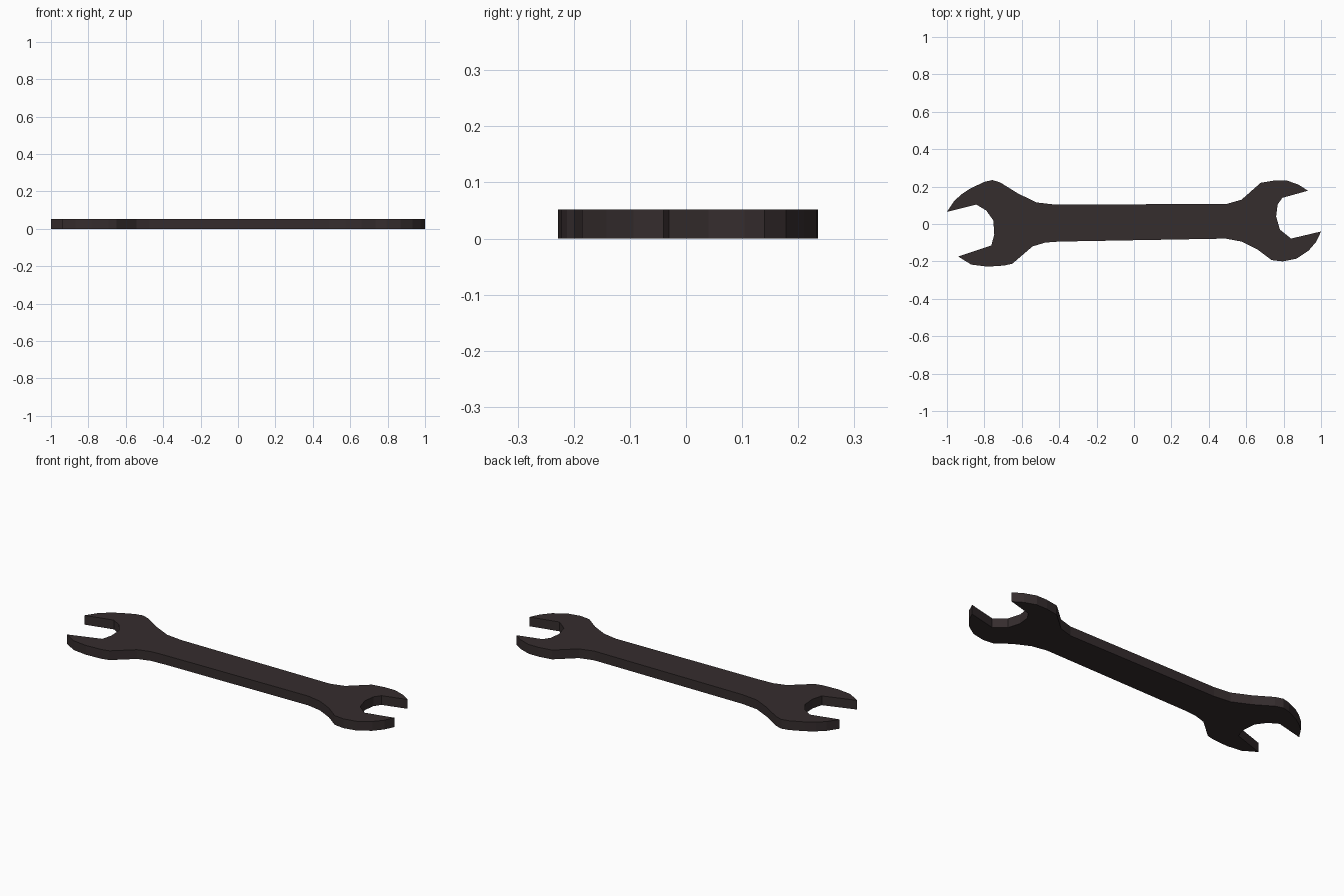
import bpy, bmesh

if "Cube" in bpy.data.objects:
    bpy.data.objects.remove(bpy.data.objects["Cube"])

THICKNESS = 0.052

# Dark steel colour
steel = bpy.data.materials.new("dark steel")
steel.diffuse_color = (0.036, 0.026, 0.027, 1)
steel.use_nodes = True
steel.node_tree.nodes["Principled BSDF"].inputs["Base Color"].default_value = steel.diffuse_color

# Profile runs clockwise: left jaw top, handle top, right head, handle bottom, left head
left_upper = [(-1, .065), (-.96, .125), (-.92, .16), (-.875, .19), (-.80, .225), (-.757, .235),
              (-.715, .222), (-.62, .163), (-.52, .115), (-.425, .104)]
right_upper = [(.495, .107), (.575, .13), (.677, .22), (.752, .233),
               (.816, .233), (.88, .21), (.93, .178)]
right_mouth = [(.793, .14), (.768, .104), (.76, .04), (.78, -.03), (.84, -.078)]
right_lower = [(1, -.04), (.975, -.094), (.934, -.142), (.87, -.185), (.795, -.2),
               (.736, -.193), (.66, -.136), (.575, -.094), (.49, -.078)]
left_lower = [(-.4, -.094), (-.474, -.099), (-.543, -.12), (-.65, -.212), (-.693, -.222),
              (-.784, -.228), (-.87, -.217), (-.94, -.174)]
left_mouth = [(-.763, -.115), (-.747, -.056), (-.752, .019), (-.79, .072), (-.843, .104)]
outline = left_upper + right_upper + right_mouth + right_lower + left_lower + left_mouth

# Wrench body: flat profile extruded straight up
bm = bmesh.new()
face = bm.faces.new([bm.verts.new((x, y, 0)) for x, y in outline])
result = bmesh.ops.extrude_face_region(bm, geom=[face], use_keep_orig=True)
top = [v for v in result["geom"] if isinstance(v, bmesh.types.BMVert)]
bmesh.ops.translate(bm, verts=top, vec=(0, 0, THICKNESS))
bmesh.ops.recalc_face_normals(bm, faces=bm.faces)
mesh = bpy.data.meshes.new("open_end_wrench")
bm.to_mesh(mesh)
bm.free()
mesh.materials.append(steel)
wrench = bpy.data.objects.new("open_end_wrench", mesh)
bpy.context.collection.objects.link(wrench)
